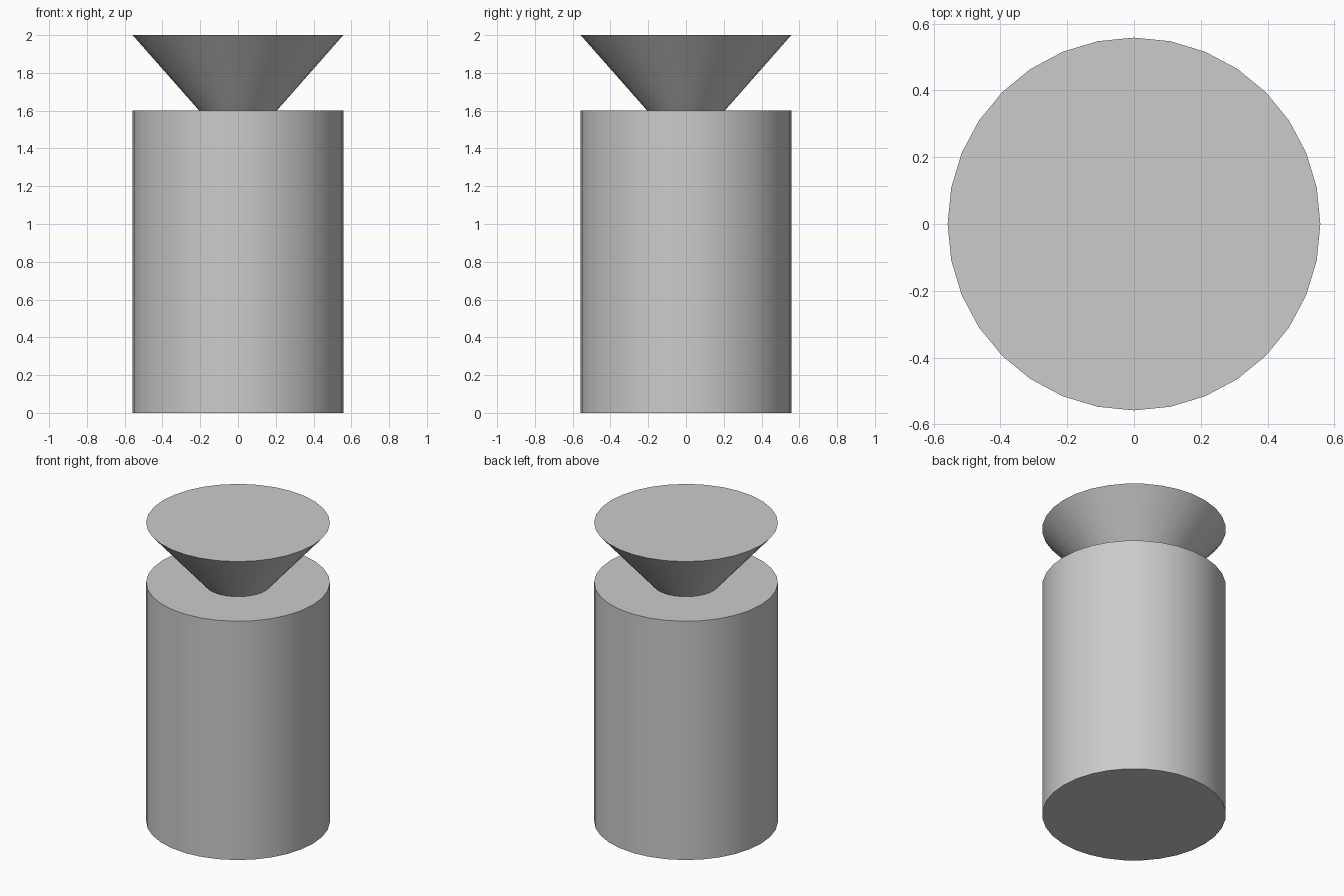
import bpy
import bmesh
from math import cos, sin, tau, radians

cube = bpy.data.objects.get("Cube")
if cube:
    bpy.data.objects.remove(cube, do_unlink=True)

SIDES = 32
RADIUS = 0.558
NECK = 0.205
SHOULDER = 1.6
TOP = 2.0

# Plain grey material
grey = bpy.data.materials.new("light_grey")
grey.use_nodes = True
color = (0.6, 0.6, 0.6, 1)
grey.diffuse_color = color
grey.node_tree.nodes["Principled BSDF"].inputs["Base Color"].default_value = color


def lathe(name, profile):
    """Spin (radius, height) points around z and cap both ends."""
    bm = bmesh.new()
    rings = [[bm.verts.new((r * cos(tau * i / SIDES), r * sin(tau * i / SIDES), z))
              for i in range(SIDES)] for r, z in profile]
    for low, high in zip(rings, rings[1:]):
        for i in range(SIDES):
            j = (i + 1) % SIDES
            bm.faces.new((low[i], low[j], high[j], high[i]))
    bm.faces.new(rings[0][::-1])
    bm.faces.new(rings[-1])
    mesh = bpy.data.meshes.new(name)
    bm.to_mesh(mesh)
    bm.free()
    mesh.materials.append(grey)
    obj = bpy.data.objects.new(name, mesh)
    bpy.context.collection.objects.link(obj)
    bpy.ops.object.select_all(action="DESELECT")
    obj.select_set(True)
    bpy.context.view_layer.objects.active = obj
    bpy.ops.object.shade_smooth_by_angle(angle=radians(30))
    return obj


# Cylinder body, flat shoulder and flared funnel in one continuous surface
lathe("body_with_flared_top", [
    (RADIUS, 0), (RADIUS, SHOULDER), (NECK, SHOULDER), (RADIUS, TOP)])
